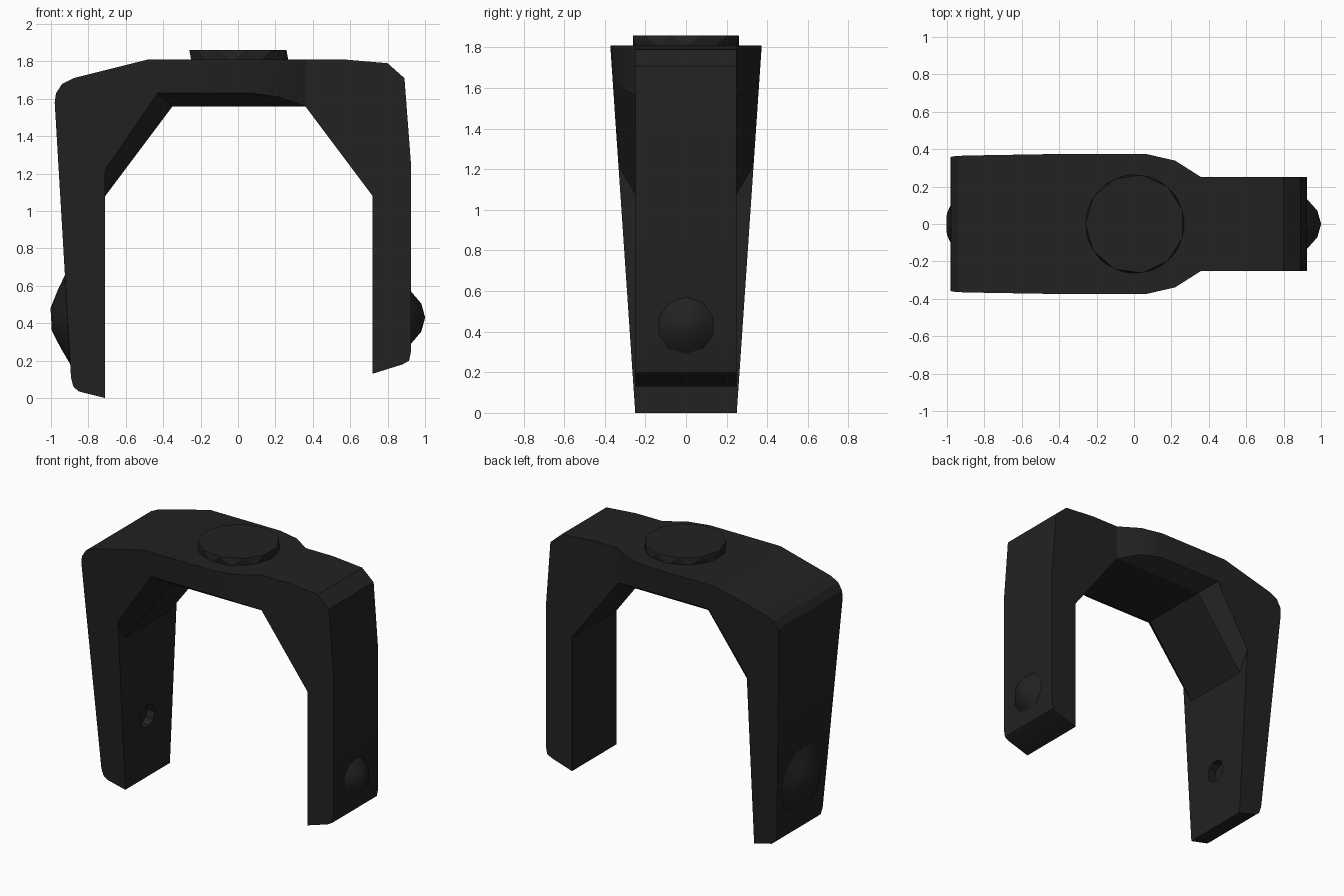
import bpy, bmesh, math

if "Cube" in bpy.data.objects:
    bpy.data.objects.remove(bpy.data.objects["Cube"])

DARK = (0.016, 0.016, 0.016, 1)
black = bpy.data.materials.new("matte black")
black.use_nodes = True
black.diffuse_color = DARK
black.node_tree.nodes["Principled BSDF"].inputs["Base Color"].default_value = DARK


def finish(name, bm):
    bmesh.ops.remove_doubles(bm, verts=bm.verts, dist=0.0005)
    bmesh.ops.recalc_face_normals(bm, faces=bm.faces)
    mesh = bpy.data.meshes.new(name)
    bm.to_mesh(mesh)
    bm.free()
    mesh.materials.append(black)
    ob = bpy.data.objects.new(name, mesh)
    bpy.context.collection.objects.link(ob)
    return ob


def smooth(ob, degrees):
    bpy.ops.object.select_all(action='DESELECT')
    ob.select_set(True)
    bpy.context.view_layer.objects.active = ob
    bpy.ops.object.shade_smooth_by_angle(angle=math.radians(degrees))


def ring(n, r, start=0):
    steps = [start + 2 * math.pi * i / n for i in range(n)]
    return [(r * math.cos(a), r * math.sin(a)) for a in steps]


def hull(name, points):
    bm = bmesh.new()
    for p in points:
        bm.verts.new(p)
    bmesh.ops.convex_hull(bm, input=bm.verts)
    return finish(name, bm)


# Fork: outer outline, upper inner edge and lower inner edge, as (x, z)
foot, toe = (-.71, 0), (.72, .13)
outer = [foot, (-.85, .035), (-.88, .06), (-.893, .11), (-.98, 1.58),
         (-.973, 1.63), (-.94, 1.68), (-.88, 1.71), (-.48, 1.81),
         (.07, 1.81), (.22, 1.81), (.36, 1.81), (.57, 1.81), (.8, 1.79),
         (.89, 1.71), (.925, 1.25), (.925, .25), (.915, .2), (.88, .18), toe]
edge = [foot, (-.71, 1.22), (-.43, 1.63), (.07, 1.63), (.22, 1.61),
        (.36, 1.56), (.72, 1.08), toe]
core = [foot, (-.71, 1.08), (-.35, 1.56), (.07, 1.56), (.22, 1.56),
        (.36, 1.56), (.72, 1.08), toe]


def half_width(x, z):
    # Wide arm tapers towards its foot; narrow arm is straight
    spread = 1 if x < .1 else .72 if x < .3 else 0
    return .25 + .068 * z * spread


bm = bmesh.new()
sides = []
for s in (-1, 1):
    o, e = ([bm.verts.new((x, s * half_width(x, z), z)) for x, z in path]
            for path in (outer, edge))
    c = [bm.verts.new((x, s * .25, z)) for x, z in core]
    sides.append((o, c))
    # Side panels, split at the bends of the shoulder
    for a, b, i, j in ((0, 9, 0, 3), (9, 10, 3, 4), (10, 11, 4, 5), (11, 19, 5, 7)):
        bm.faces.new(o[a:b + 1] + e[i:j + 1][::-1])
    # Chamfer strips along the inside
    for i in range(len(e) - 1):
        bm.faces.new((e[i], e[i + 1], c[i + 1], c[i]))
for left, right in zip(*sides):
    for i in range(len(left) - 1):
        bm.faces.new((left[i], left[i + 1], right[i + 1], right[i]))
fork = finish("fork", bm)

# Axle socket in the inner face of the wide arm
socket = hull("socket_cutter", [(x, y, z + .43) for x in (-.77, -.65)
                                for y, z in ring(10, .08)])
socket.hide_render = True
socket.hide_viewport = True
cut = fork.modifiers.new("axle_socket", 'BOOLEAN')
cut.operation = 'DIFFERENCE'
cut.solver = 'EXACT'
cut.object = socket
smooth(fork, 25)


# Domed axle caps on the outside of each foot, following the arm's lean
def cap(name, x, z, sign, lean, sides, profile):
    pts = [(x + sign * (depth + lean * v), u, z + v)
           for depth, r in profile for u, v in ring(sides, r, math.pi / 2)]
    smooth(hull(name, pts), 32)


cap("large_axle_cap", -.913, .42, -1, .058, 14,
    [(-.04, .237), (0, .235), (.045, .15), (.086, .06)])
cap("small_axle_cap", .925, .43, 1, 0, 10,
    [(-.03, .142), (0, .14), (.055, .075), (.075, .002)])

# Faceted steering knob on top
hull("top_knob", [(x + .005, y, z) for z, start in ((1.80, 0), (1.86, math.pi))
                  for x, y in ring(11, .265, start)])
